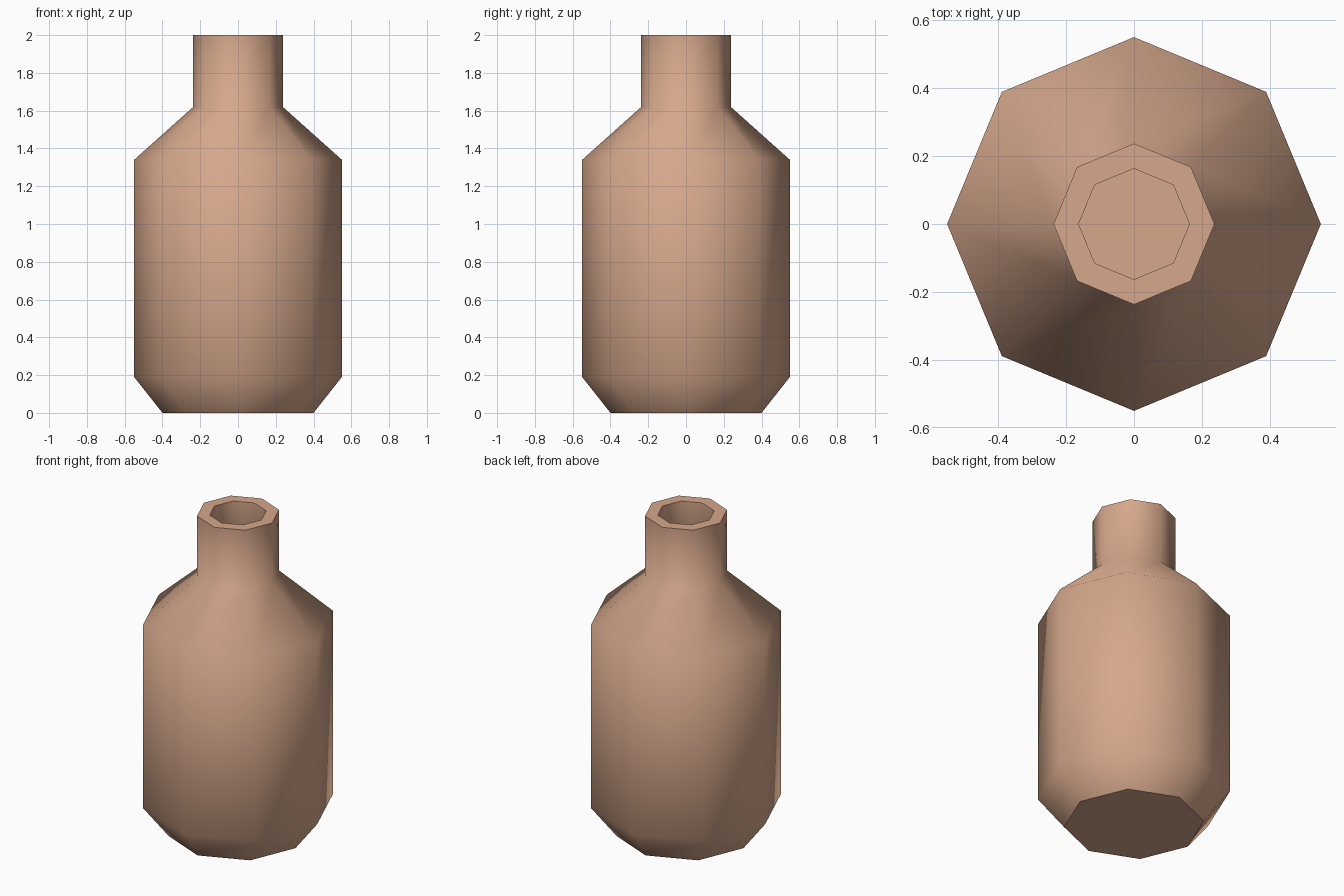
import bpy, bmesh, math

if "Cube" in bpy.data.objects:
    bpy.data.objects.remove(bpy.data.objects["Cube"])

SIDES = 8

# clay colour
clay = bpy.data.materials.new("warm clay")
clay.diffuse_color = (0.67, 0.39, 0.26, 1)
clay.use_nodes = True
clay.node_tree.nodes["Principled BSDF"].inputs["Base Color"].default_value = clay.diffuse_color

# (radius, height) profile: outside from base to rim, then the hollow inside
profile = [(0.40, 0), (0.55, 0.19), (0.55, 1.34), (0.237, 1.62), (0.237, 2.0),
           (0.163, 2.0), (0.163, 1.59), (0.475, 1.31), (0.475, 0.22), (0.36, 0.075)]

bm = bmesh.new()
rings = []
for r, z in profile:
    rings.append([bm.verts.new((r * math.cos(a), r * math.sin(a), z))
                  for a in (math.tau * i / SIDES for i in range(SIDES))])

# walls, base and inner floor
for low, high in zip(rings, rings[1:]):
    for i in range(SIDES):
        j = (i + 1) % SIDES
        bm.faces.new((low[i], low[j], high[j], high[i]))
bm.faces.new(rings[0][::-1])
bm.faces.new(rings[-1])
bmesh.ops.recalc_face_normals(bm, faces=bm.faces[:])

mesh = bpy.data.meshes.new("bottle")
bm.to_mesh(mesh)
bm.free()
mesh.materials.append(clay)
bottle = bpy.data.objects.new("bottle", mesh)
bpy.context.collection.objects.link(bottle)

# smooth sides, crisp rim and base
bpy.context.view_layer.objects.active = bottle
bottle.select_set(True)
bpy.ops.object.shade_smooth_by_angle(angle=math.radians(50))
